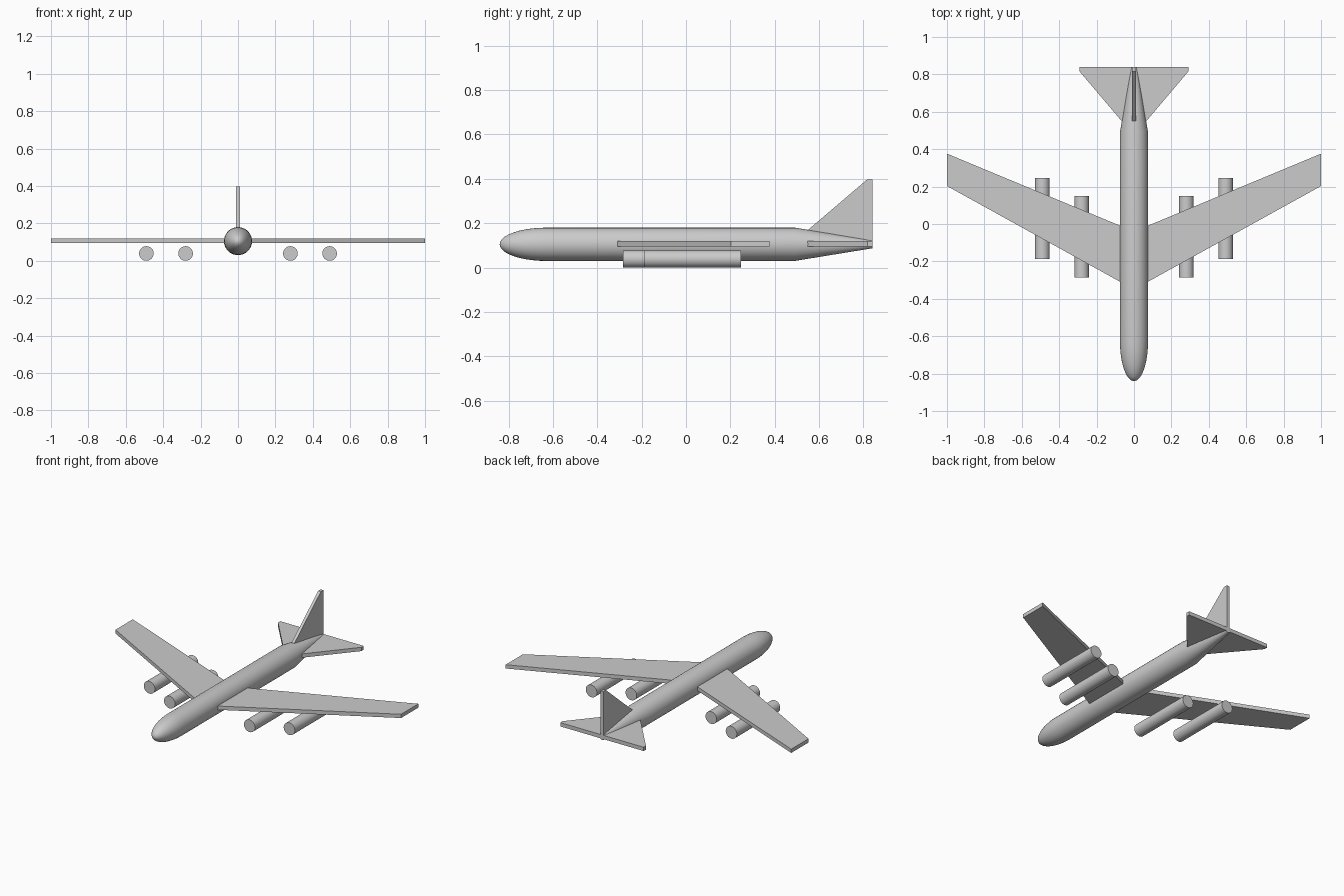
import bpy, bmesh, math
from mathutils import Vector

if "Cube" in bpy.data.objects:
    bpy.data.objects.remove(bpy.data.objects["Cube"])

AXIS_Z = 0.105  # height of the fuselage centre line


def finish(name, bm, smooth=False):
    bmesh.ops.recalc_face_normals(bm, faces=bm.faces)
    mesh = bpy.data.meshes.new(name)
    bm.to_mesh(mesh)
    bm.free()
    obj = bpy.data.objects.new(name, mesh)
    bpy.context.collection.objects.link(obj)
    if smooth:
        bpy.ops.object.select_all(action='DESELECT')
        obj.select_set(True)
        bpy.context.view_layer.objects.active = obj
        bpy.ops.object.shade_smooth_by_angle(angle=math.radians(35))
    return obj


def lathe(name, profile, x, z, sides=32):
    """Round body along y from (y, radius) pairs."""
    bm = bmesh.new()
    rings = []
    for y, r in profile:
        if r == 0:
            rings.append([bm.verts.new((x, y, z))] * sides)
        else:
            angles = [2 * math.pi * i / sides for i in range(sides)]
            rings.append([bm.verts.new((x + r * math.cos(a), y, z + r * math.sin(a)))
                          for a in angles])
    for a, b in zip(rings, rings[1:]):
        for i in range(sides):
            j = (i + 1) % sides
            corners = list(dict.fromkeys((a[i], a[j], b[j], b[i])))
            bm.faces.new(corners)
    for end in (0, -1):
        if profile[end][1] > 0:
            bm.faces.new(rings[end])
    return finish(name, bm, smooth=True)


def slab(name, outline, thickness):
    """Flat plate: outline of 3D points, thickened along a vector."""
    bm = bmesh.new()
    t = Vector(thickness)
    face = bm.faces.new([bm.verts.new(Vector(p) - t / 2) for p in outline])
    new = bmesh.ops.extrude_face_region(bm, geom=[face], use_keep_orig=True)["geom"]
    bmesh.ops.translate(bm, vec=t, verts=[v for v in new if isinstance(v, bmesh.types.BMVert)])
    return finish(name, bm)


def swept_surface(name, front, back):
    """Symmetric swept plate from (x, y) centre and tip points of each edge."""
    (f0, f1), (b0, b1) = front, back
    half = [f0, f1, b1, b0]
    pts = half + [(-b1[0], b1[1]), (-f1[0], f1[1])]
    return slab(name, [(x, y, 0.107) for x, y in pts], (0, 0, 0.024))


# Fuselage: elliptical nose, straight tube, tapered tail
nose = [(-0.63 - 0.21 * math.cos(t), 0.075 * math.sin(t))
        for t in (math.pi / 2 * i / 10 for i in range(11))]
nose[0] = (-0.84, 0)
lathe("fuselage", nose + [(0.49, 0.075), (0.84, 0.018)], 0, AXIS_Z)

# Wings and tailplane
swept_surface("wings", ((0, -0.35), (1, 0.203)), ((0, -0.04), (1, 0.376)))
swept_surface("tailplane", ((0, 0.472), (0.292, 0.817)), ((0, 0.84), (0.292, 0.84)))

# Tail fin
slab("tail_fin", [(0, 0.474, AXIS_Z), (0, 0.815, 0.396), (0, 0.84, 0.396), (0, 0.84, AXIS_Z)],
     (0.019, 0, 0))

# Four engines, inner and outer on each side
for label, x, y in (("inner", 0.28, -0.285), ("outer", 0.49, -0.187)):
    for side, s in (("right", 1), ("left", -1)):
        lathe(f"{label}_engine_{side}", [(y, 0.039), (y + 0.434, 0.039)], s * x, 0.039)
